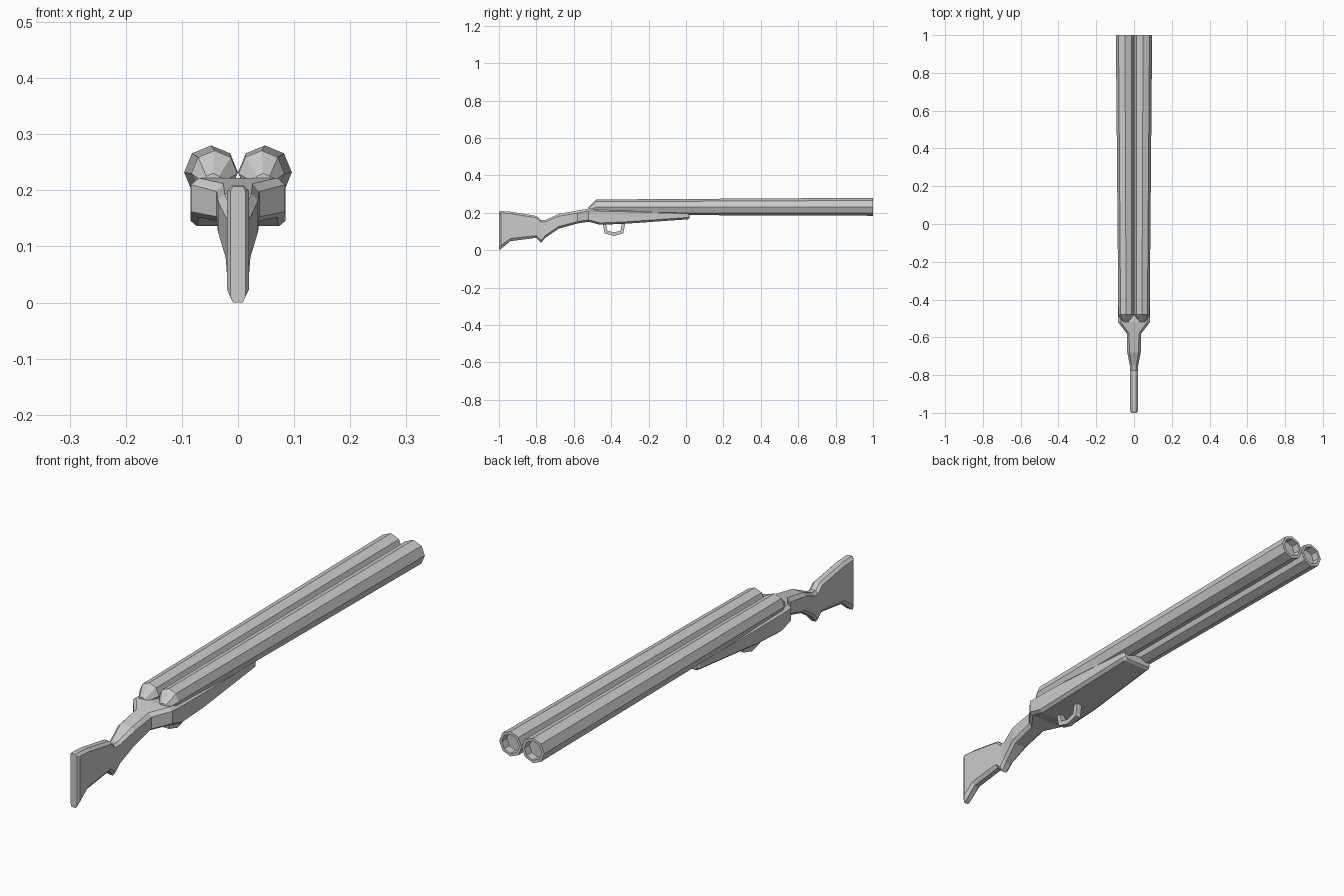
import bpy, bmesh
from math import sin, cos, pi


def loft(name, rings, closed=False):
    """Skin a list of equal-length vertex rings; cap the ends or close the loop."""
    bm = bmesh.new()
    vr = [[bm.verts.new(p) for p in r] for r in rings]
    n = len(vr[0])
    pairs = list(zip(vr, vr[1:]))
    if closed:
        pairs.append((vr[-1], vr[0]))
    for a, b in pairs:
        for i in range(n):
            j = (i + 1) % n
            bm.faces.new((a[i], a[j], b[j], b[i]))
    if not closed:
        bm.faces.new(vr[0])
        bm.faces.new(vr[-1])
    bmesh.ops.recalc_face_normals(bm, faces=bm.faces)
    me = bpy.data.meshes.new(name)
    bm.to_mesh(me)
    bm.free()
    ob = bpy.data.objects.new(name, me)
    bpy.context.collection.objects.link(ob)
    return ob


def octagon(y, x, z, r):
    return [(x + r * sin(i * pi / 4), y, z + r * cos(i * pi / 4)) for i in range(8)]


def section(y, top, bot, w, cx, ct, cb):
    """Rectangle with chamfered corners, standing across the gun at y."""
    half = [(w - cx, top), (w, top - ct), (w, bot + cb), (w - cx, bot)]
    return [(x, y, z) for x, z in half] + [(-x, y, z) for x, z in reversed(half)]


# Stock, receiver and fore-end: y, top, bottom, half width, chamfers
stock = [
    (-1.00, 0.207, 0.000, 0.013, 0.004, 0.007, 0.010),
    (-0.99, 0.209, 0.006, 0.020, 0.010, 0.010, 0.018),
    (-0.94, 0.206, 0.048, 0.020, 0.010, 0.010, 0.014),
    (-0.80, 0.183, 0.066, 0.020, 0.010, 0.010, 0.012),
    (-0.775, 0.160, 0.040, 0.020, 0.010, 0.010, 0.014),
    (-0.75, 0.162, 0.068, 0.022, 0.010, 0.010, 0.012),
    (-0.68, 0.194, 0.115, 0.036, 0.012, 0.012, 0.012),
    (-0.58, 0.212, 0.143, 0.038, 0.012, 0.014, 0.010),
    (-0.52, 0.222, 0.152, 0.084, 0.014, 0.012, 0.010),
    (-0.46, 0.218, 0.136, 0.085, 0.012, 0.010, 0.010),
    (-0.33, 0.216, 0.141, 0.083, 0.012, 0.010, 0.010),
    (0.01, 0.203, 0.165, 0.067, 0.012, 0.008, 0.010),
    (0.02, 0.201, 0.172, 0.060, 0.010, 0.007, 0.007),
]
loft("stock_and_fore_end", [section(*s) for s in stock])

# Twin barrels: rounded breech, slight flare, recessed bore
barrel = loft("barrels", [
    octagon(-0.52, 0.045, 0.214, 0.016),
    octagon(-0.48, 0.042, 0.230, 0.041),
    octagon(1.00, 0.048, 0.232, 0.048),
    octagon(1.00, 0.048, 0.232, 0.037),
    octagon(0.97, 0.048, 0.232, 0.036),
])
mirror = barrel.modifiers.new("mirror", "MIRROR")
mirror.use_mirror_merge = False

# Trigger guard: strap following a U-shaped path
outer = [(-0.447, 0.150), (-0.435, 0.090), (-0.385, 0.076), (-0.335, 0.090), (-0.323, 0.155)]
inner = [(-0.430, 0.150), (-0.420, 0.104), (-0.385, 0.095), (-0.350, 0.104), (-0.341, 0.155)]
w = 0.012
loft("trigger_guard", [
    [(-w, a, b), (w, a, b), (w, c, d), (-w, c, d)]
    for (a, b), (c, d) in zip(outer, inner)
])
